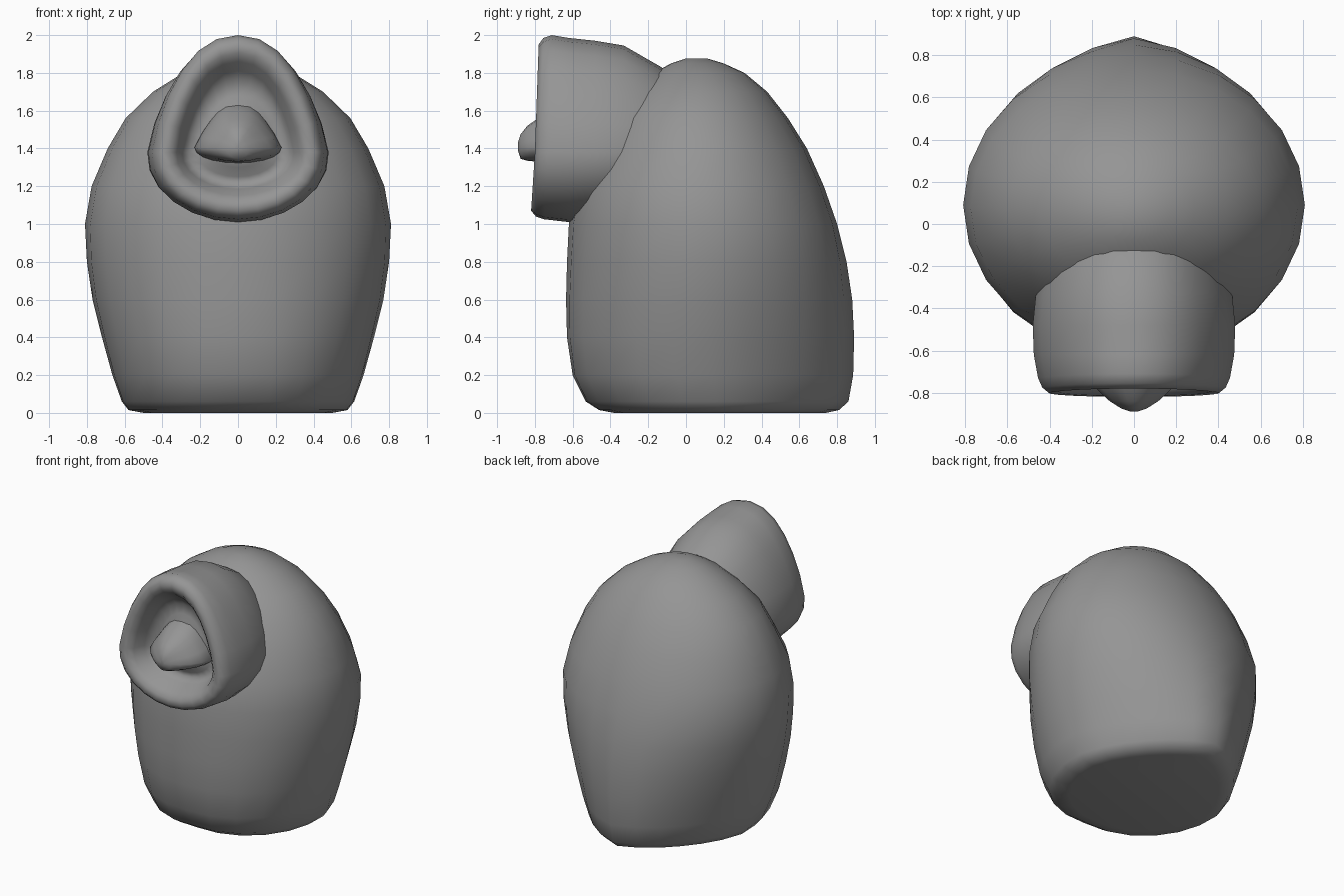
import bpy, bmesh
from math import sin, cos, pi

if "Cube" in bpy.data.objects:
    bpy.data.objects.remove(bpy.data.objects["Cube"])

# Dark grey for every part
grey = bpy.data.materials.new("dark_grey")
grey.diffuse_color = (0.3, 0.3, 0.3, 1)
grey.use_nodes = True
grey.node_tree.nodes["Principled BSDF"].inputs["Base Color"].default_value = grey.diffuse_color


def loft(name, rings):
    """Skin a list of closed point rings into one smooth, capped object."""
    bm = bmesh.new()
    loops = [[bm.verts.new(p) for p in ring] for ring in rings]
    n = len(loops[0])
    for a, b in zip(loops, loops[1:]):
        for i in range(n):
            j = (i + 1) % n
            bm.faces.new((a[i], a[j], b[j], b[i]))
    bm.faces.new(loops[0][::-1])
    bm.faces.new(loops[-1])
    bmesh.ops.recalc_face_normals(bm, faces=bm.faces[:])
    for f in bm.faces:
        f.smooth = True
    mesh = bpy.data.meshes.new(name)
    bm.to_mesh(mesh)
    bm.free()
    mesh.materials.append(grey)
    obj = bpy.data.objects.new(name, mesh)
    bpy.context.collection.objects.link(obj)
    return obj


def angles(n):
    return [2 * pi * i / n for i in range(n)]


# Body: stacked ellipses (z, half width, front y, back y)
BODY = [
    (0.0, 0.50, -0.38, 0.74), (0.015, 0.58, -0.46, 0.81), (0.06, 0.615, -0.53, 0.86),
    (0.20, 0.665, -0.60, 0.885), (0.40, 0.72, -0.63, 0.89), (0.60, 0.77, -0.635, 0.88),
    (0.80, 0.80, -0.63, 0.85), (1.00, 0.81, -0.62, 0.80), (1.20, 0.775, -0.58, 0.73),
    (1.40, 0.69, -0.48, 0.64), (1.56, 0.595, -0.40, 0.54), (1.70, 0.45, -0.28, 0.43),
    (1.80, 0.29, -0.17, 0.31), (1.85, 0.17, -0.08, 0.20), (1.877, 0.06, 0.0, 0.11),
]


def body_ring(z, w, front, back):
    """Ellipse whose foot is pinched towards the back and squarer in front."""
    c, r = (front + back) / 2, (back - front) / 2
    foot = max(0, 1 - z)
    ring = []
    for a in angles(24):
        k = 1 - (0.13 if sin(a) > 0 else -0.05) * foot * abs(sin(2 * a))
        ring.append((k * w * cos(a), c + k * r * sin(a), z))
    return ring


loft("body", [body_ring(*s) for s in BODY])

# Hood: egg-shaped rings from inside the body, over the rim, into the face
HOOD = [
    (0.02, 0.30, 1.68, 1.20), (-0.13, 0.40, 1.83, 1.10), (-0.33, 0.465, 1.945, 1.03),
    (-0.48, 0.48, 1.97, 1.015), (-0.62, 0.475, 1.985, 1.01), (-0.73, 0.455, 2.00, 1.025),
    (-0.775, 0.435, 1.985, 1.04), (-0.80, 0.405, 1.95, 1.07), (-0.795, 0.36, 1.905, 1.11),
    (-0.76, 0.325, 1.86, 1.15), (-0.68, 0.295, 1.81, 1.185), (-0.635, 0.26, 1.75, 1.215),
    (-0.64, 0.21, 1.68, 1.25), (-0.675, 0.14, 1.60, 1.30), (-0.69, 0.05, 1.45, 1.35),
]


def hood_ring(y, w, top, bottom):
    ring = []
    for a in angles(24):
        s, c = sin(a), cos(a)
        bend = 2 * s * abs(c)
        x = w * c * (1 - (0.09 if s > 0 else 0.02) * bend)
        z = 1.38 + s * (top - 1.38 if s > 0 else 1.38 - bottom)
        lean = 0.02 * s if y < -0.7 else 0
        ring.append((x, y + lean, z))
    return ring


loft("hood", [hood_ring(*s) for s in HOOD])

# Snout: wedge-like mound with a flat underside (y, half width, top z, bottom z)
SNOUT = [
    (-0.56, 0.23, 1.66, 1.31), (-0.66, 0.23, 1.63, 1.32), (-0.73, 0.215, 1.595, 1.33),
    (-0.79, 0.17, 1.555, 1.33), (-0.84, 0.115, 1.52, 1.335), (-0.875, 0.06, 1.475, 1.345),
    (-0.89, 0.015, 1.43, 1.39),
]


def snout_ring(y, w, top, bottom):
    ring = []
    for a in angles(20):
        s, c = sin(a), cos(a)
        x = w * c * (1 - 0.2 * max(0, 2 * s * abs(c)))
        ring.append((x, y, 1.405 + s * (top - 1.405 if s > 0 else 1.405 - bottom)))
    return ring


loft("snout", [snout_ring(*s) for s in SNOUT])

# Smooth shading, keeping only the really sharp edges
for obj in bpy.context.scene.objects:
    obj.select_set(True)
    bpy.context.view_layer.objects.active = obj
bpy.ops.object.shade_smooth_by_angle(angle=1.2)
